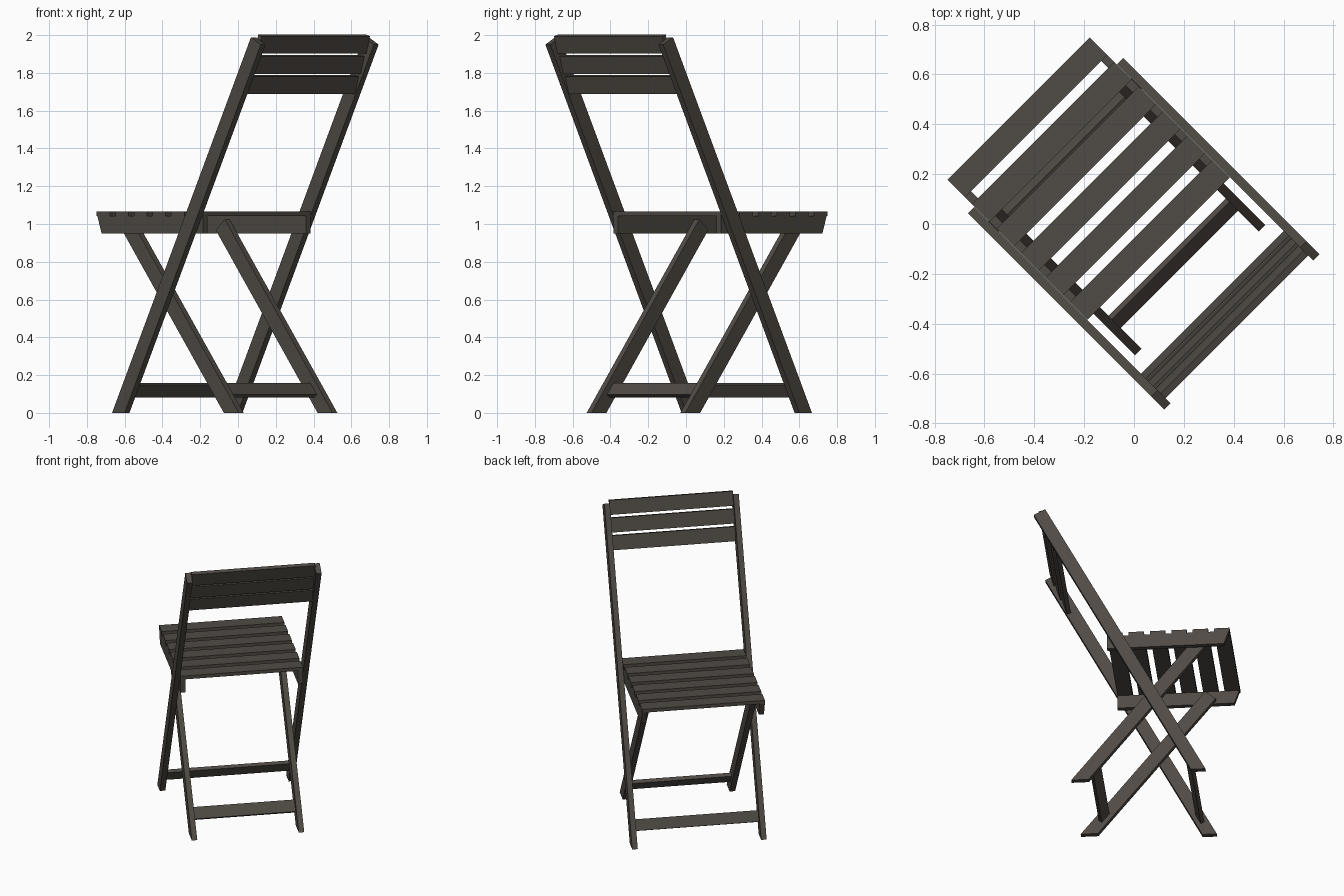
import bpy, bmesh, math
from mathutils import Vector, Matrix

cube = bpy.data.objects.get("Cube")
if cube:
    bpy.data.objects.remove(cube, do_unlink=True)

wood = bpy.data.materials.new("dark brown wood")
wood.use_nodes = True
colour = (0.08, 0.069, 0.058, 1)
wood.diffuse_color = colour
wood.node_tree.nodes["Principled BSDF"].inputs["Base Color"].default_value = colour

# The chair faces diagonally: local x runs across it, local y runs forward
TURN = Matrix.Rotation(math.radians(45), 4, "Z")


def board(name, profile, a, b):
    """Extrude a (forward, height) profile sideways from a to b."""
    bm = bmesh.new()
    face = bm.faces.new([bm.verts.new((a, f, z)) for f, z in profile])
    extruded = bmesh.ops.extrude_face_region(bm, geom=[face])["geom"]
    verts = [v for v in extruded if isinstance(v, bmesh.types.BMVert)]
    bmesh.ops.translate(bm, verts=verts, vec=(b - a, 0, 0))
    bmesh.ops.recalc_face_normals(bm, faces=bm.faces)
    bmesh.ops.transform(bm, matrix=TURN, verts=bm.verts)
    mesh = bpy.data.meshes.new(name)
    bm.to_mesh(mesh)
    bm.free()
    mesh.materials.append(wood)
    bpy.context.collection.objects.link(bpy.data.objects.new(name, mesh))


def pair(name, profile, inner, outer):
    board("left_" + name, profile, inner, outer)
    board("right_" + name, profile, -outer, -inner)


def leg(back, front, slope, back_top):
    """Leaning leg profile: level foot, top cut square to the leg."""
    along = Vector((slope, 1)).normalized()
    low, high = Vector((back, 0)), Vector((front, 0))
    end = low + along * (back_top / along.y)
    other = high + along * (end - high).dot(along)
    return [low, high, other, end]


def plank(f, z, slope, height, thick):
    """Tilted rectangular profile centred on (f, z)."""
    along = Vector((slope, 1)).normalized() * height / 2
    across = Vector((along.y, -along.x)).normalized() * thick / 2
    c = Vector((f, z))
    return [c - along - across, c - along + across,
            c + along + across, c + along - across]


INNER, MIDDLE, OUTER, EDGE = 0.333, 0.369, 0.405, 0.441
LONG_SLOPE, SHORT_SLOPE = -0.523, 0.788

# Long legs carrying the backrest, and short crossing legs
pair("long_leg", leg(0.408, 0.502, LONG_SLOPE, 1.95), OUTER, EDGE)
pair("short_leg", leg(-0.375, -0.263, SHORT_SLOPE, 1.024), INNER, MIDDLE)

# Foot crossbars, tilted with their legs
board("front_crossbar", plank(0.392, 0.12, LONG_SLOPE, 0.075, 0.026), -OUTER, OUTER)
board("rear_crossbar", plank(-0.223, 0.12, SHORT_SLOPE, 0.08, 0.026), -INNER, INNER)

# Seat side rails with slanted front ends
pair("seat_rail", [(-0.14, 0.95), (0.618, 0.95), (0.65, 1.042), (-0.14, 1.042)],
     MIDDLE, OUTER - 0.002)

# Seat slats
for i in range(6):
    f = -0.14 + i * 0.139
    board(f"seat_slat_{i + 1}",
          [(f, 1.042), (f + 0.1, 1.042), (f + 0.1, 1.066), (f, 1.066)],
          -OUTER + 0.002, OUTER - 0.002)

# Backrest slats
for i in range(3):
    board(f"back_slat_{i + 1}",
          plank(-0.472 - i * 0.042, 1.738 + i * 0.107, -0.3, 0.096, 0.028),
          -OUTER, OUTER)
